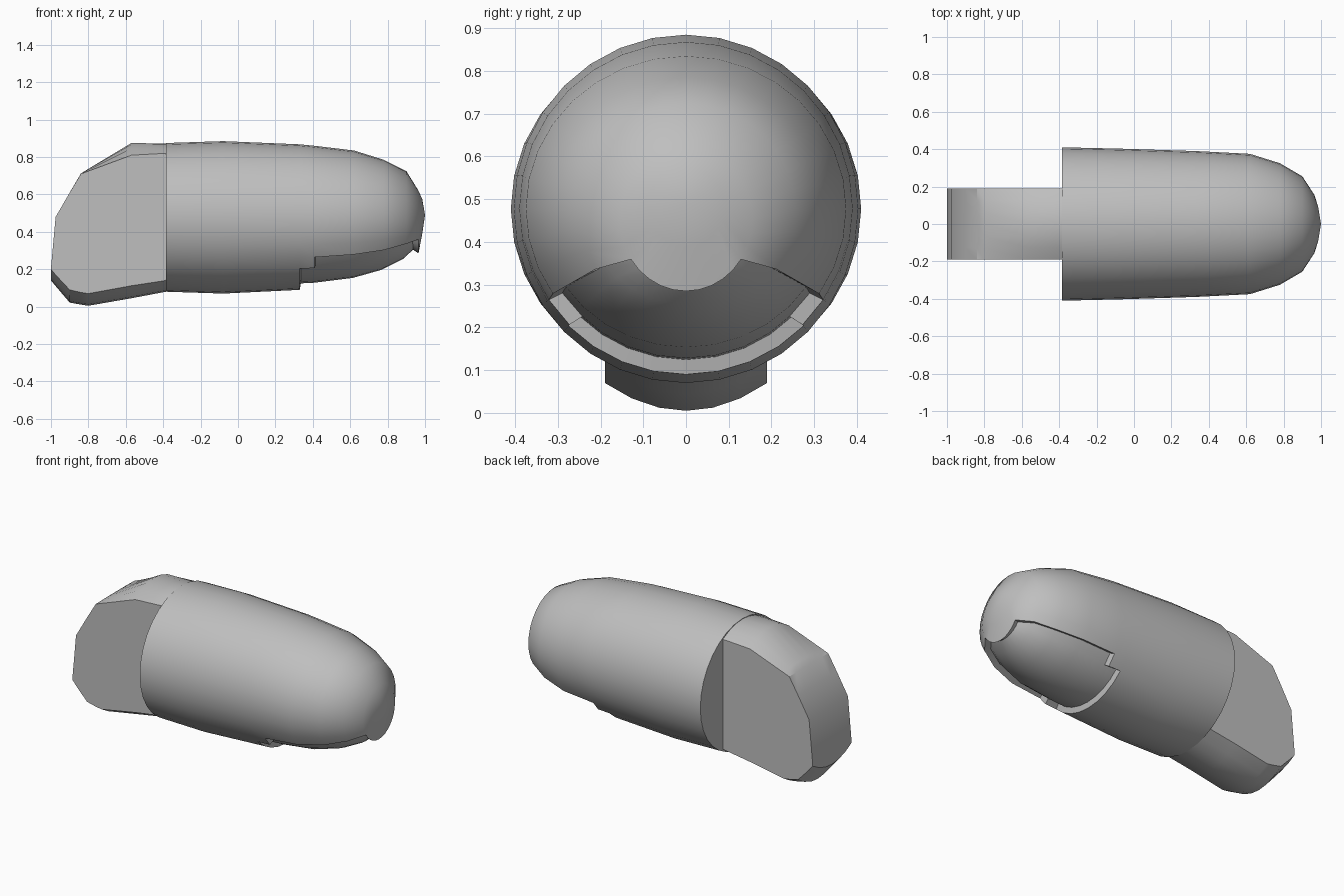
import bpy, bmesh, math

cube = bpy.data.objects.get("Cube")
if cube:
    bpy.data.objects.remove(cube)

grey = bpy.data.materials.new("plain_grey")
grey.use_nodes = True
grey.diffuse_color = (0.52, 0.52, 0.52, 1)
grey.node_tree.nodes["Principled BSDF"].inputs["Base Color"].default_value = (0.52, 0.52, 0.52, 1)


def loft(bm, rings):
    """Skin a list of closed rings of vertices."""
    for a, b in zip(rings, rings[1:]):
        n = len(a)
        for i in range(n):
            j = (i + 1) % n
            bm.faces.new((a[i], a[j], b[j], b[i]))


def finish(bm, name, angle):
    bmesh.ops.recalc_face_normals(bm, faces=bm.faces)
    mesh = bpy.data.meshes.new(name)
    bm.to_mesh(mesh)
    bm.free()
    mesh.materials.append(grey)
    ob = bpy.data.objects.new(name, mesh)
    bpy.context.collection.objects.link(ob)
    bpy.ops.object.select_all(action='DESELECT')
    ob.select_set(True)
    bpy.context.view_layer.objects.active = ob
    bpy.ops.object.shade_smooth_by_angle(angle=math.radians(angle))
    return ob


# Rounded body: x, bottom z, top z, half width
SIDES = 32
stations = [(-0.385, 0.08, 0.875, 0.41), (-0.08, 0.07, 0.885, 0.403),
            (0.33, 0.09, 0.868, 0.39), (0.41, 0.094, 0.86, 0.386),
            (0.62, 0.12, 0.835, 0.375), (0.78, 0.165, 0.785, 0.325),
            (0.9, 0.225, 0.725, 0.255), (0.965, 0.285, 0.62, 0.155),
            (0.985, 0.39, 0.575, 0.09)]
bm = bmesh.new()
rings = []
for x, low, high, half in stations:
    mid, tall = (low + high) / 2, (high - low) / 2
    rings.append([bm.verts.new((x, half * math.sin(t), mid - tall * math.cos(t)))
                  for t in (math.tau * i / SIDES for i in range(SIDES))])
loft(bm, rings)
bm.faces.new(rings[0])
tip = bm.verts.new((1, 0, 0.49))
for i in range(SIDES):
    bm.faces.new((rings[-1][i], rings[-1][(i + 1) % SIDES], tip))
bmesh.ops.recalc_face_normals(bm, faces=bm.faces)

# Recessed pad under the tip
pad = []
for f in bm.faces:
    c = f.calc_center_median()
    if 0.34 < c.x < 0.96:
        angle = math.degrees(math.atan2(abs(c.y), 0.48 - c.z))
        limit = 46 if c.x < 0.4 else 57
        if angle < limit:
            pad.append(f)
bmesh.ops.inset_region(bm, faces=pad, thickness=0.008, depth=-0.034,
                       use_even_offset=True, use_boundary=True)
finish(bm, "finger_body", 40)

# Hinge tongue: x, top at edge, top at centre, bottom at edge, bottom at centre
HALF, STEPS = 0.19, 6
sections = [(-0.385, 0.82, 0.872, 0.14, 0.08), (-0.57, 0.81, 0.875, 0.112, 0.045),
            (-0.8, 0.725, 0.737, 0.07, 0.005), (-0.84, 0.71, 0.712, 0.076, 0.011),
            (-0.9, 0.61, 0.61, 0.09, 0.022), (-0.975, 0.48, 0.48, 0.17, 0.11),
            (-1.0, 0.205, 0.205, 0.2, 0.14)]
bm = bmesh.new()
rings = []
for x, top_edge, top_mid, low_edge, low_mid in sections:
    ts = [2 * i / STEPS - 1 for i in range(STEPS + 1)]
    upper = [(x, HALF * t, top_mid + (top_edge - top_mid) * t * t) for t in ts]
    lower = [(x, HALF * t, low_mid + (low_edge - low_mid) * t * t) for t in reversed(ts)]
    rings.append([bm.verts.new(p) for p in upper + lower])
loft(bm, rings)
bm.faces.new(rings[-1])
finish(bm, "hinge_tongue", 32)
